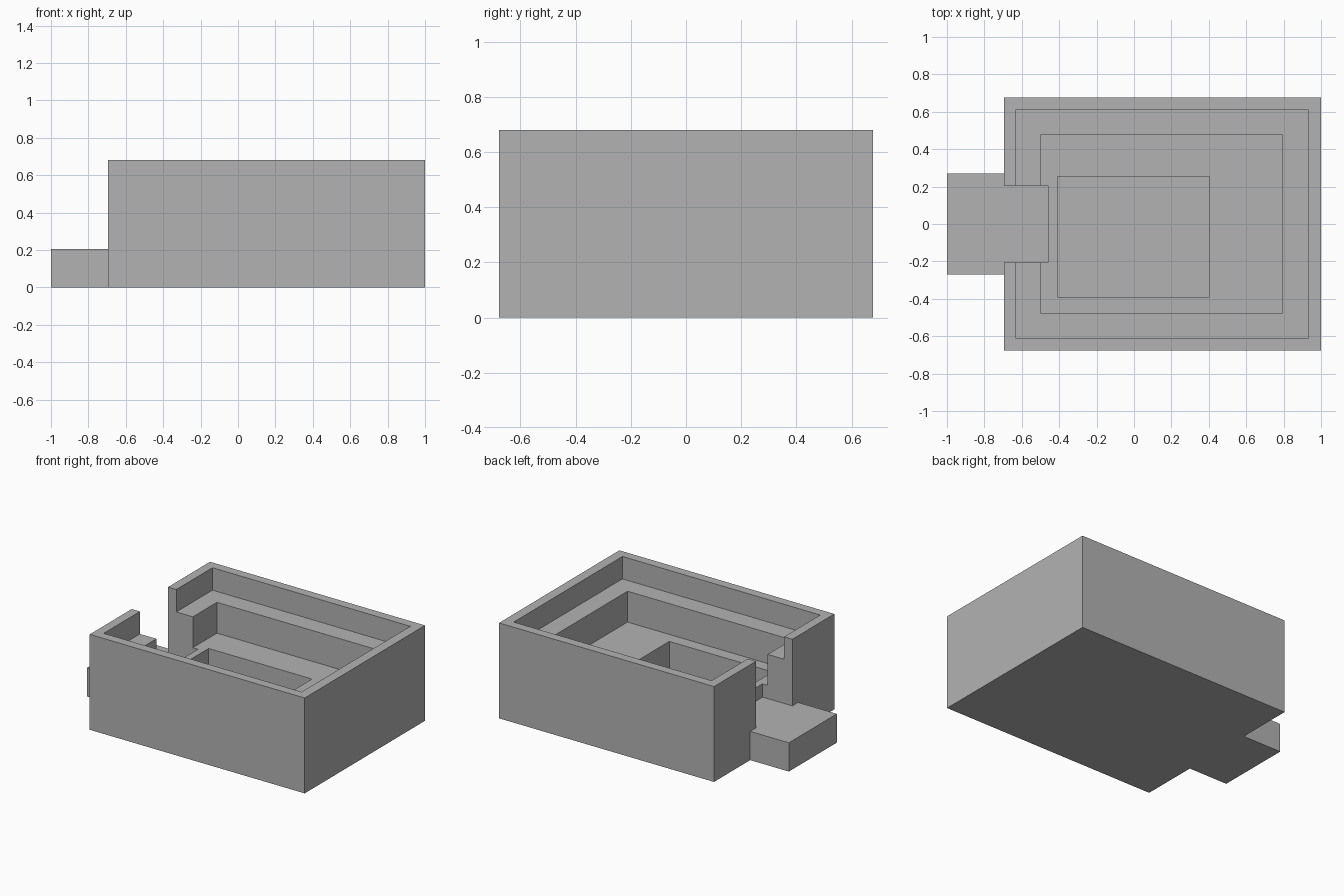
import bpy
import bmesh
from mathutils import Vector

cube = bpy.data.objects.get("Cube")
if cube:
    bpy.data.objects.remove(cube, do_unlink=True)

# Single flat colour
grey = bpy.data.materials.new("plain_grey")
grey.use_nodes = True
colour = (0.45, 0.45, 0.45, 1)
grey.diffuse_color = colour
grey.node_tree.nodes["Principled BSDF"].inputs["Base Color"].default_value = colour


def box(name, low, high):
    """Box object spanning two opposite corners."""
    low, high = Vector(low), Vector(high)
    bm = bmesh.new()
    bmesh.ops.create_cube(bm, size=1)
    for v in bm.verts:
        v.co = (low + high) / 2 + v.co * (high - low)
    mesh = bpy.data.meshes.new(name)
    bm.to_mesh(mesh)
    bm.free()
    mesh.materials.append(grey)
    obj = bpy.data.objects.new(name, mesh)
    bpy.context.collection.objects.link(obj)
    return obj


def combine(target, other, operation):
    """Boolean with another box, which is then removed."""
    mod = target.modifiers.new(operation.lower(), "BOOLEAN")
    mod.operation = operation
    mod.solver = "EXACT"
    mod.object = other
    bpy.context.view_layer.objects.active = target
    bpy.ops.object.modifier_apply(modifier=mod.name)
    bpy.data.objects.remove(other, do_unlink=True)


# Open housing with a low tongue on its right side
top, slot_z = 0.68, 0.205
housing = box("stepped_housing", (-0.695, -0.677, 0), (1, 0.677, top))
tongue = box("tongue", (-1, -0.27, 0), (-0.6, 0.27, slot_z))

# Rim recess, main pocket, deep pocket, then the slot through the wall
above = top + 0.1
recesses = [
    ("rim_recess", (-0.63, -0.612, 0.52), (0.93, 0.612, above)),
    ("main_pocket", (-0.5, -0.477, 0.30), (0.795, 0.477, above)),
    ("deep_pocket", (-0.41, -0.39, 0.07), (0.405, 0.255, above)),
    ("wall_slot", (-1.1, -0.205, slot_z), (-0.46, 0.205, above)),
]
combine(housing, tongue, "UNION")
for name, low, high in recesses:
    combine(housing, box(name, low, high), "DIFFERENCE")
